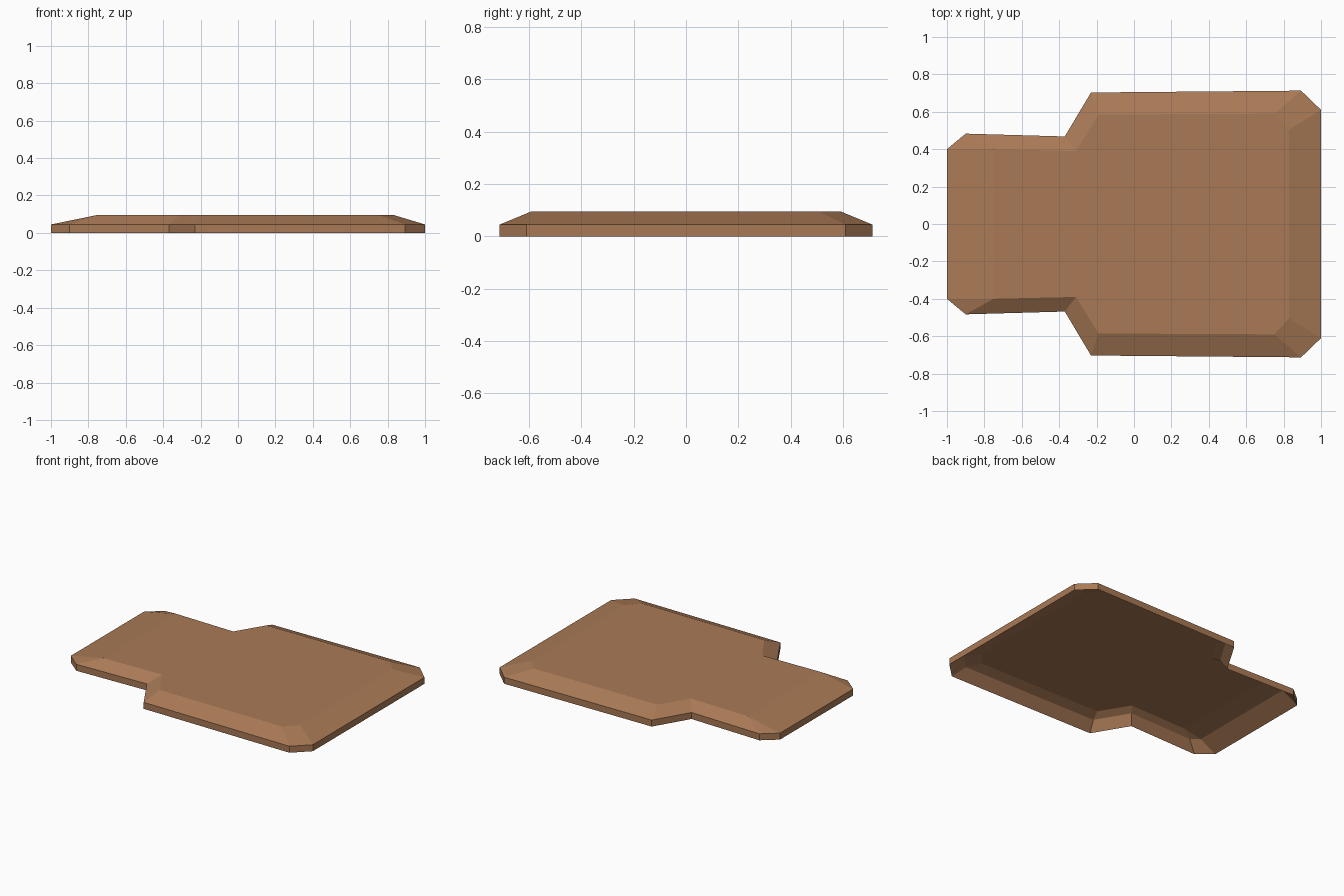
import bpy
import bmesh

cube = bpy.data.objects.get("Cube")
if cube:
    bpy.data.objects.remove(cube, do_unlink=True)

# Single wood-brown colour
brown = bpy.data.materials.new("warm_brown")
brown.use_nodes = True
colour = (0.40, 0.195, 0.093, 1)
brown.diffuse_color = colour
bsdf = brown.node_tree.nodes["Principled BSDF"]
bsdf.inputs["Base Color"].default_value = colour
bsdf.inputs["Roughness"].default_value = 0.8

# Half outlines on the +y side: outer rim and flat upper face
rim = [(-1, 0.4), (-0.9, 0.483), (-0.37, 0.468), (-0.23, 0.703), (0.893, 0.713), (1, 0.61)]
crown = [(-0.75, 0.4), (-0.75, 0.4), (-0.31, 0.39), (-0.19, 0.585), (0.75, 0.59), (0.83, 0.505)]


def outline(blend):
    """Full outline between the rim (0) and the crown (1)."""
    half = [(a[0] + (b[0] - a[0]) * blend, a[1] + (b[1] - a[1]) * blend)
            for a, b in zip(rim, crown)]
    return half + [(x, -y) for x, y in reversed(half)]


# Rings from the underside of the hollow, around the rim, to the upper face
levels = [(1, 0.092), (0.47, 0.066), (0, 0), (0, 0.045), (1, 0.096)]
bm = bmesh.new()
rings = [[bm.verts.new((x, y, z)) for x, y in outline(blend)] for blend, z in levels]
for lower, upper in zip(rings, rings[1:]):
    n = len(lower)
    for i in range(n):
        j = (i + 1) % n
        bm.faces.new((lower[i], lower[j], upper[j], upper[i]))
bm.faces.new(rings[0])
bm.faces.new(rings[-1])
bmesh.ops.remove_doubles(bm, verts=bm.verts, dist=0.0005)
bmesh.ops.recalc_face_normals(bm, faces=bm.faces)

# Stepped slab with bevelled top and hollow underside
mesh = bpy.data.meshes.new("stepped_slab")
bm.to_mesh(mesh)
bm.free()
mesh.materials.append(brown)
slab = bpy.data.objects.new("stepped_slab", mesh)
bpy.context.collection.objects.link(slab)
